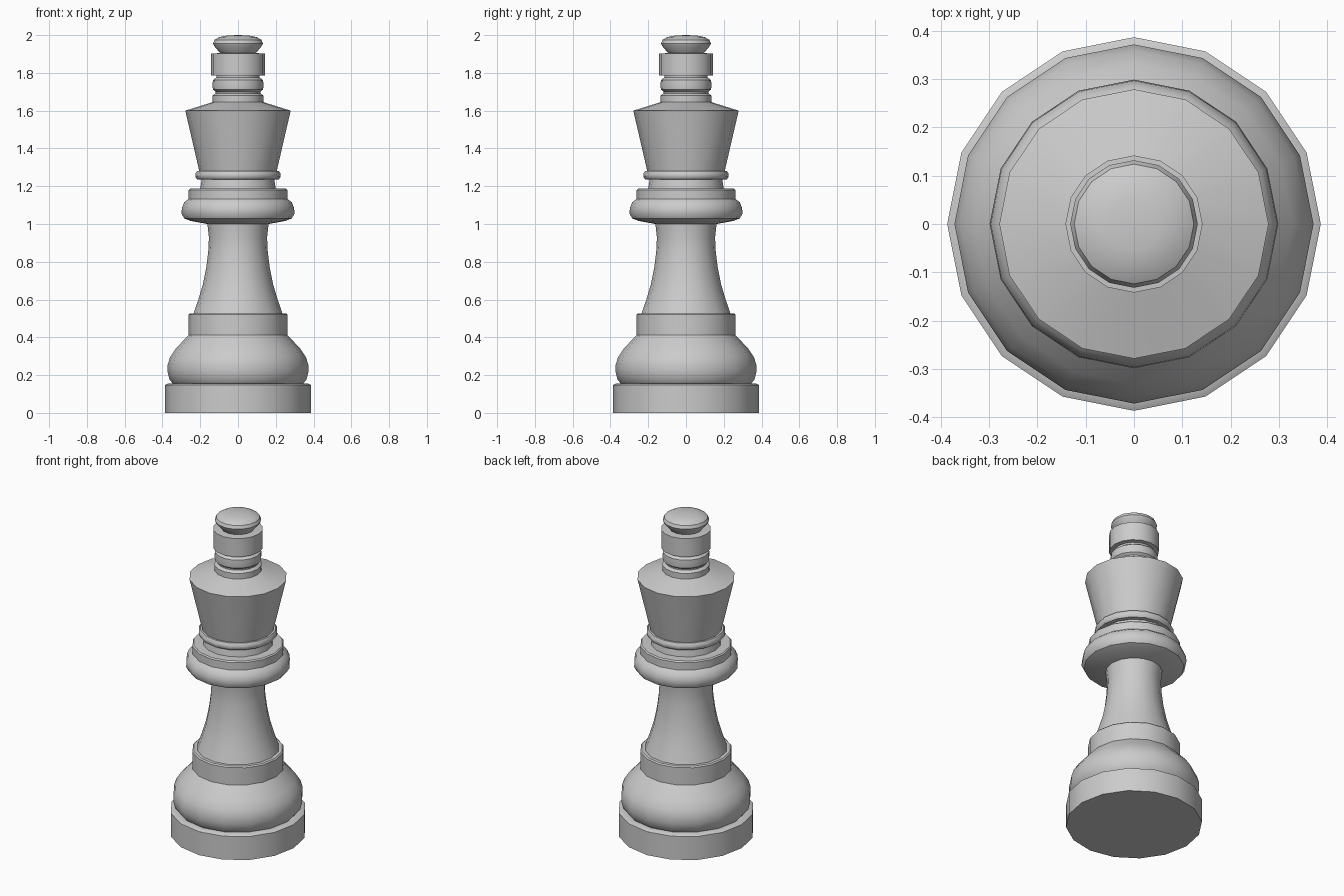
import bpy, bmesh, math

SIDES = 16


def lathe(name, profile):
    """Turn a (radius, height) profile, listed bottom to top, around z."""
    bm = bmesh.new()
    verts = [bm.verts.new((r, 0, z)) for r, z in profile]
    edges = [bm.edges.new(pair) for pair in zip(verts, verts[1:])]
    bmesh.ops.spin(bm, geom=verts + edges, cent=(0, 0, 0), axis=(0, 0, 1),
                   angle=math.tau, steps=SIDES, use_duplicate=False)
    bmesh.ops.remove_doubles(bm, verts=bm.verts, dist=0.0005)
    bmesh.ops.recalc_face_normals(bm, faces=bm.faces)
    # Open shells: make sure the outside faces outward
    if sum(f.normal.dot((f.calc_center_median().x, f.calc_center_median().y, 0))
           * f.calc_area() for f in bm.faces) < 0:
        bmesh.ops.reverse_faces(bm, faces=bm.faces)
    mesh = bpy.data.meshes.new(name)
    bm.to_mesh(mesh)
    bm.free()
    obj = bpy.data.objects.new(name, mesh)
    bpy.context.collection.objects.link(obj)
    bpy.ops.object.select_all(action='DESELECT')
    obj.select_set(True)
    bpy.context.view_layer.objects.active = obj
    bpy.ops.object.shade_smooth_by_angle(angle=math.radians(35))


# Foot: flat disc, rounded swelling and straight collar
lathe("base_disc", [(0, 0), (0.387, 0), (0.387, 0.147), (0.372, 0.155), (0.345, 0.155)])
lathe("base_bulge", [(0.345, 0.155), (0.362, 0.175), (0.372, 0.215), (0.372, 0.255),
                     (0.36, 0.295), (0.33, 0.34), (0.262, 0.412)])
lathe("base_collar", [(0.262, 0.412), (0.262, 0.52), (0.255, 0.527), (0.235, 0.527)])

# Waisted stem
lathe("stem", [(0.235, 0.527), (0.21, 0.60), (0.186, 0.68), (0.168, 0.77),
               (0.157, 0.86), (0.154, 0.93), (0.162, 1.0)])

# Wide collar with a stepped band and thin ring above
lathe("collar_ring", [(0.162, 1.0), (0.25, 1.016), (0.285, 1.03), (0.299, 1.055),
                      (0.297, 1.085), (0.285, 1.115), (0.262, 1.133)])
lathe("collar_band", [(0.262, 1.133), (0.262, 1.18), (0.255, 1.187), (0.2, 1.187)])
lathe("neck_ring", [(0.2, 1.187), (0.192, 1.235), (0.217, 1.237), (0.226, 1.25),
                    (0.226, 1.265), (0.217, 1.28), (0.205, 1.28)])

# Flared head with a sloping top
lathe("head", [(0.205, 1.28), (0.279, 1.60), (0.135, 1.645)])

# Stacked finial
lathe("finial_rings", [(0.135, 1.645), (0.135, 1.68), (0.118, 1.692), (0.118, 1.70),
                       (0.133, 1.712), (0.135, 1.735), (0.133, 1.762),
                       (0.115, 1.775), (0.115, 1.785)])
lathe("finial_drum", [(0.115, 1.785), (0.142, 1.787), (0.142, 1.902), (0.095, 1.905)])
lathe("finial_cap", [(0.095, 1.905), (0.126, 1.942), (0.132, 1.956), (0.124, 1.975),
                     (0.098, 1.99), (0.055, 1.998), (0, 2.0)])
